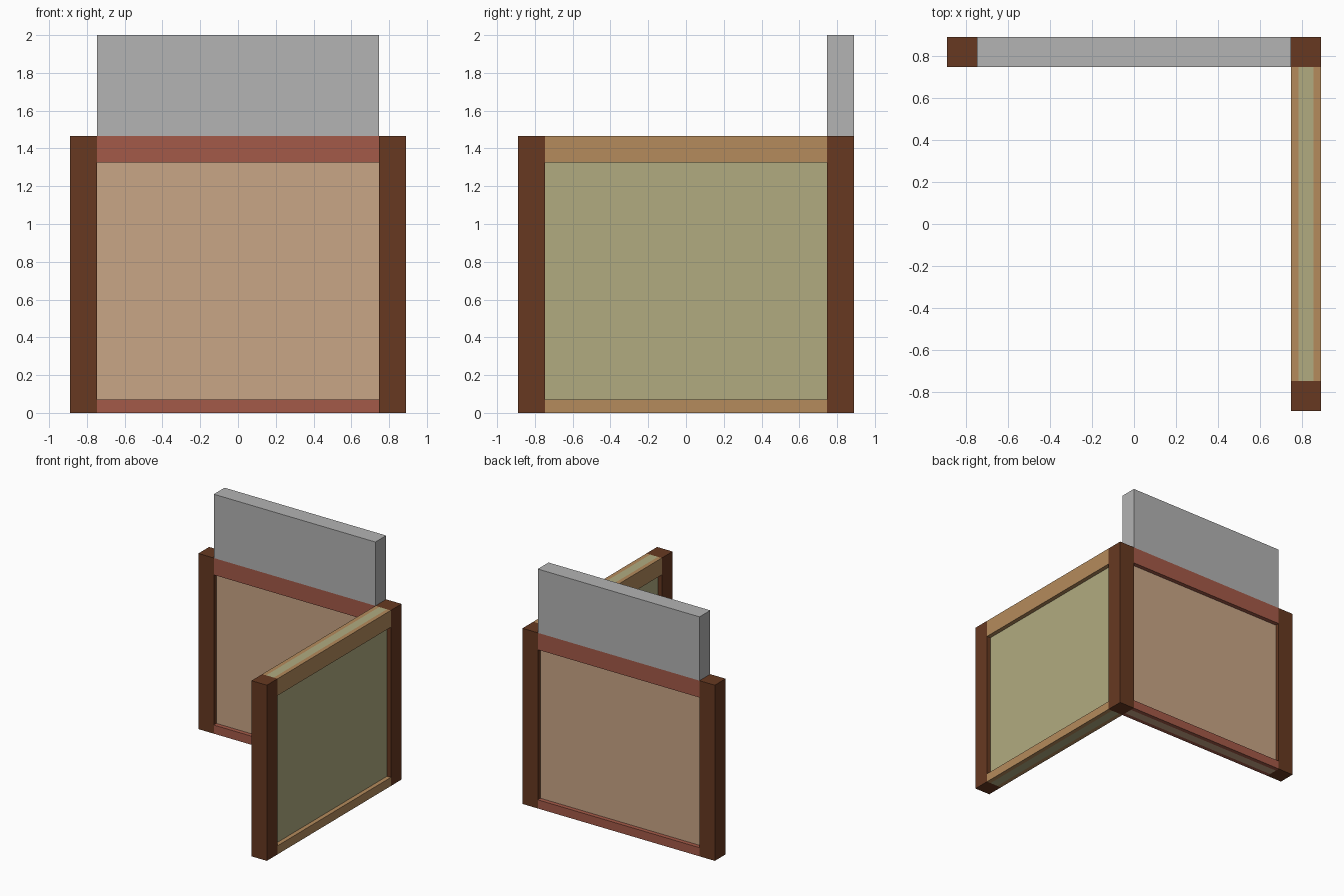
import bpy

cube = bpy.data.objects.get("Cube")
if cube:
    bpy.data.objects.remove(cube, do_unlink=True)


def linear(c):
    c /= 255
    return c / 12.92 if c <= 0.04045 else ((c + 0.055) / 1.055) ** 2.4


def material(name, *rgb):
    mat = bpy.data.materials.new(name)
    mat.use_nodes = True
    color = (*[linear(c) for c in rgb], 1)
    mat.diffuse_color = color
    mat.node_tree.nodes["Principled BSDF"].inputs["Base Color"].default_value = color
    return mat


def box(name, low, high, mat):
    """Axis-aligned box between two corners."""
    bpy.ops.mesh.primitive_cube_add(size=1)
    ob = bpy.context.object
    ob.name = ob.data.name = name
    ob.location = [(a + b) / 2 for a, b in zip(low, high)]
    ob.scale = [b - a for a, b in zip(low, high)]
    bpy.ops.object.transform_apply(location=True, rotation=False, scale=True)
    ob.data.materials.append(mat)
    return ob


dark_wood = material("dark brown wood", 103, 57, 33)
red_wood = material("red wood", 164, 90, 72)
tan_wood = material("tan wood", 181, 139, 92)
peach = material("peach panel", 201, 166, 134)
olive = material("olive panel", 177, 171, 128)
grey = material("grey block", 179, 179, 179)

OUT, IN = 0.889, 0.747        # outer and inner faces of the posts
MID = (OUT + IN) / 2
PANEL = 0.0355                # half thickness of the panels
TOP = 1.467                   # wall height
RAILS = {"bottom": (0, 0.072), "top": (1.326, TOP)}

# Corner posts
for name, sx, sy in (("back_right_post", -1, 1), ("back_left_post", 1, 1),
                     ("front_left_post", 1, -1)):
    xs = sorted((sx * IN, sx * OUT))
    ys = sorted((sy * IN, sy * OUT))
    box(name, (xs[0], ys[0], 0), (xs[1], ys[1], TOP), dark_wood)


def wall(name, along_x, panel_mat, rail_mat):
    """Full-height panel with rails clamped on both faces."""
    def part(label, depth, z, mat):
        low, high = (-IN, depth[0]), (IN, depth[1])
        if not along_x:
            low, high = low[::-1], high[::-1]
        box(f"{name}_{label}", (*low, z[0]), (*high, z[1]), mat)

    part("panel", (MID - PANEL, MID + PANEL), (0, TOP), panel_mat)
    for level, z in RAILS.items():
        part(f"{level}_inner_rail", (IN, MID - PANEL), z, rail_mat)
        part(f"{level}_outer_rail", (MID + PANEL, OUT), z, rail_mat)


wall("back_wall", True, peach, red_wood)
wall("left_wall", False, olive, tan_wood)

# Block standing on the back wall
box("upper_block", (-IN, IN, TOP), (IN, OUT, 2), grey)
